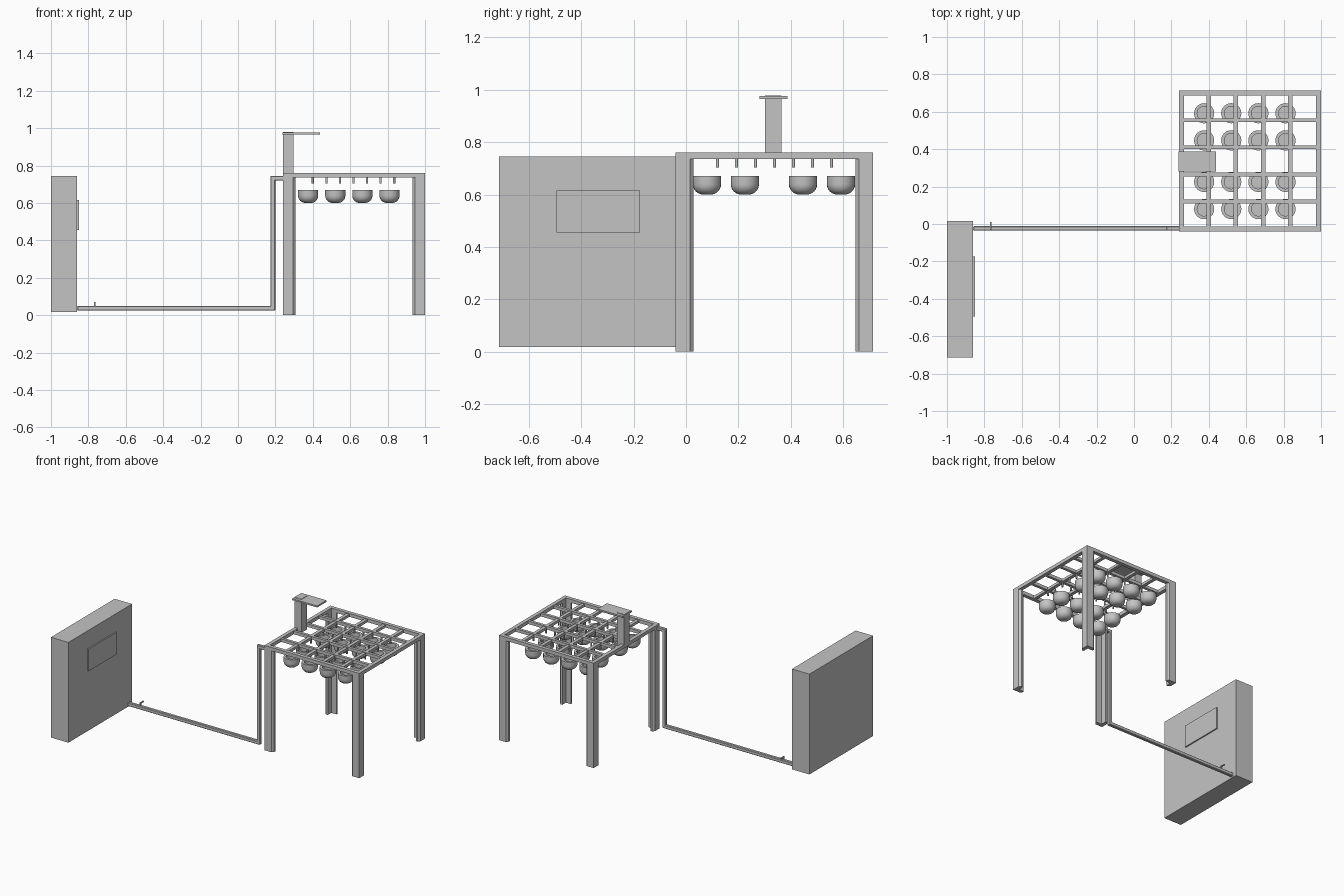
import bpy, bmesh, math

if "Cube" in bpy.data.objects:
    bpy.data.objects.remove(bpy.data.objects["Cube"], do_unlink=True)

grey = bpy.data.materials.new("light_grey")
grey.use_nodes = True
colour = (0.55, 0.55, 0.55, 1)
grey.diffuse_color = colour
grey.node_tree.nodes["Principled BSDF"].inputs["Base Color"].default_value = colour


def finish(name, bm, smooth=False):
    bmesh.ops.recalc_face_normals(bm, faces=bm.faces)
    mesh = bpy.data.meshes.new(name)
    bm.to_mesh(mesh)
    bm.free()
    mesh.materials.append(grey)
    obj = bpy.data.objects.new(name, mesh)
    bpy.context.collection.objects.link(obj)
    if smooth:
        bpy.ops.object.select_all(action="DESELECT")
        obj.select_set(True)
        bpy.context.view_layer.objects.active = obj
        bpy.ops.object.shade_smooth_by_angle(angle=math.radians(40))
    return obj


def box(name, x, y, z, bevel=0):
    """Box from (low, high) ranges on each axis."""
    bm = bmesh.new()
    bmesh.ops.create_cube(bm, size=1)
    for v in bm.verts:
        v.co = [r[0] if c < 0 else r[1] for c, r in zip(v.co, (x, y, z))]
    if bevel:
        bmesh.ops.bevel(bm, geom=bm.edges[:], offset=bevel, segments=1, affect="EDGES")
    return finish(name, bm)


def prism(name, outline, low, high):
    """Vertical extrusion of an outline."""
    bm = bmesh.new()
    face = bm.faces.new([bm.verts.new((x, y, low)) for x, y in outline])
    top = bmesh.ops.extrude_face_region(bm, geom=[face])["geom"]
    for v in top:
        if isinstance(v, bmesh.types.BMVert):
            v.co.z = high
    return finish(name, bm)


def lathe(name, profile, x, y, steps=24):
    bm = bmesh.new()
    verts = [bm.verts.new((x + r, y, z)) for r, z in profile]
    edges = [bm.edges.new(p) for p in zip(verts, verts[1:])]
    bmesh.ops.spin(bm, geom=verts + edges, cent=(x, y, 0), axis=(0, 0, 1),
                   angle=math.tau, steps=steps)
    bmesh.ops.remove_doubles(bm, verts=bm.verts, dist=1e-5)
    return finish(name, bm, True)


# Control cabinet and its display panel
box("cabinet", (-1, -0.86), (-0.715, 0.015), (0.018, 0.745))
box("display_panel", (-0.86, -0.851), (-0.495, -0.175), (0.455, 0.615))

# Supply pipe from the cabinet up to the table
py = (-0.036, -0.012)
box("pipe_floor", (-0.86, 0.2), py, (0.024, 0.05), 0.004)
box("pipe_riser", (0.173, 0.2), py, (0.024, 0.745), 0.004)
box("pipe_top", (0.173, 0.25), py, (0.72, 0.745), 0.004)
box("valve_stem", (-0.769, -0.761), (-0.028, -0.02), (0.045, 0.068))
box("valve_lever", (-0.769, -0.761), (-0.03, 0.01), (0.063, 0.071))

# Corner legs, open towards the inside of the table
x0, x1, y0, y1 = 0.24, 1.0, -0.04, 0.715
w, t, c = 0.068, 0.027, 0.013
angle_profile = [(0, 0), (w - c, 0), (w, c), (w, t), (t, t), (t, w), (c, w), (0, w - c)]
for side, cx, sx in (("right", x0, 1), ("left", x1, -1)):
    for end, cy, sy in (("front", y0, 1), ("back", y1, -1)):
        prism(f"leg_{end}_{side}",
              [(cx + sx * a, cy + sy * b) for a, b in angle_profile], 0, 0.74)

# Top frame
b, zf = 0.027, (0.735, 0.76)
box("frame_front", (x0, x1), (y0, y0 + b), zf)
box("frame_back", (x0, x1), (y1 - b, y1), zf)
box("frame_right", (x0, x0 + b), (y0 + b, y1 - b), zf)
box("frame_left", (x1 - b, x1), (y0 + b, y1 - b), zf)

# Crossing bars
pitch = 0.145
bar_x = [0.4 + pitch * i for i in range(4)]
bar_y = [0.12 + pitch * i for i in range(4)]
for x in bar_x:
    box("bar_lengthwise", (x - 0.012, x + 0.012), (y0 + b, y1 - b), (0.735, 0.754))
for y in bar_y:
    box("bar_crosswise", (x0 + b, x1 - b), (y - 0.01, y + 0.01), (0.736, 0.758))

# Nozzles under the bars, at crossings and halfway between
for i in range(7):
    for j in range(7):
        if i % 2 == 0 or j % 2 == 0:
            lathe("nozzle", [(0, 0.703), (0.006, 0.703), (0.006, 0.737), (0, 0.737)],
                  bar_x[0] + i * pitch / 2, bar_y[0] + j * pitch / 2, 10)

# Hanging round-bottomed pots
r, f, low, high = 0.054, 0.04, 0.6, 0.67
arc = [math.radians(15 * k) for k in range(7)]
pot = [(0, low)] + [(r - f + f * math.sin(a), low + f - f * math.cos(a)) for a in arc]
pot += [(r, high), (0.037, high), (0.037, 0.625), (0, 0.625)]
for x in (0.375, 0.52, 0.665, 0.81):
    for y in (0.08, 0.225, 0.447, 0.592):
        lathe("pot", pot, x, y)

# Raised post with an overhanging plate
box("arm_post", (0.24, 0.296), (0.302, 0.365), (0.735, 0.97))
box("arm_plate", (0.238, 0.438), (0.281, 0.388), (0.965, 0.976))
box("arm_cap", (0.24, 0.296), (0.302, 0.365), (0.976, 0.979))
